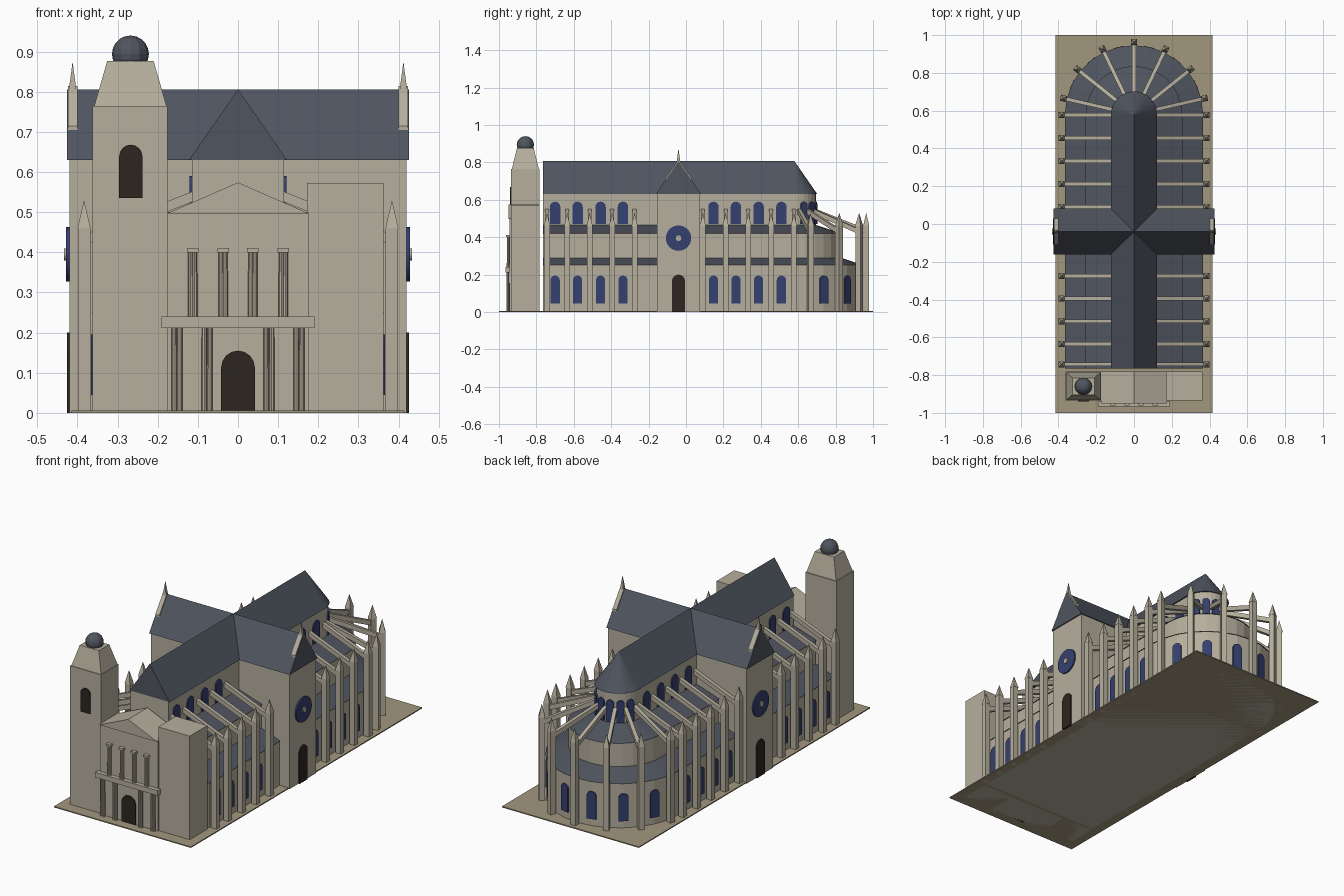
import bpy, bmesh
from math import sin, cos, pi
from mathutils import Vector, Matrix

if "Cube" in bpy.data.objects:
    bpy.data.objects.remove(bpy.data.objects["Cube"])


def material(name, rgb):
    m = bpy.data.materials.new(name)
    m.diffuse_color = (*rgb, 1)
    m.use_nodes = True
    m.node_tree.nodes["Principled BSDF"].inputs["Base Color"].default_value = m.diffuse_color
    return m


STONE = material("stone", (0.47, 0.43, 0.34))
SLATE = material("slate", (0.08, 0.09, 0.115))
GLASS = material("glass", (0.035, 0.05, 0.16))
DARK = material("dark_wood", (0.025, 0.019, 0.014))
PAVING = material("paving", (0.36, 0.31, 0.21))

FRONT, APSE = -0.765, 0.58        # west wall and centre of the round end
TY = -0.04                        # transept axis


def finish(name, bm, mat):
    bmesh.ops.remove_doubles(bm, verts=bm.verts, dist=1e-5)
    bmesh.ops.recalc_face_normals(bm, faces=bm.faces)
    me = bpy.data.meshes.new(name)
    bm.to_mesh(me)
    bm.free()
    me.materials.append(mat)
    ob = bpy.data.objects.new(name, me)
    bpy.context.collection.objects.link(ob)
    return ob


def loft(name, low, high, mat, cap=True):
    """Solid between two matching outlines."""
    bm = bmesh.new()
    a = [bm.verts.new(p) for p in low]
    b = [bm.verts.new(p) for p in high]
    n = len(a)
    for i in range(n):
        j = (i + 1) % n
        bm.faces.new((a[i], a[j], b[j], b[i]))
    bm.faces.new(a[::-1])
    if cap:
        bm.faces.new(b)
    return finish(name, bm, mat)


def extrude(name, pts, vec, mat):
    return loft(name, pts, [Vector(p) + Vector(vec) for p in pts], mat)


def box(name, x0, x1, y0, y1, z0, z1, mat=STONE):
    return extrude(name, [(x0, y0, z0), (x1, y0, z0), (x1, y1, z0), (x0, y1, z0)], (0, 0, z1 - z0), mat)


def cone(name, x, y, z0, z1, r0, r1, sides, mat, turn=0.0):
    bm = bmesh.new()
    bmesh.ops.create_cone(bm, cap_ends=True, segments=sides, radius1=r0, radius2=r1, depth=z1 - z0,
                          matrix=Matrix.Translation((x, y, (z0 + z1) / 2)) @ Matrix.Rotation(turn, 4, 'Z'))
    return finish(name, bm, mat)


def beam(name, p0, p1, w, h, mat=STONE):
    """Sloping bar with vertical ends."""
    p0, p1 = Vector(p0), Vector(p1)
    d = p1 - p0
    s = Vector((-d.y, d.x, 0)).normalized() * w / 2
    u = Vector((0, 0, h / 2))
    return extrude(name, [p0 - s - u, p0 + s - u, p0 + s + u, p0 - s + u], d, mat)


def arch(name, x, y, ang, w, z0, z1, mat, d=0.006):
    """Round-headed panel whose face points along angle ang."""
    out, side = Vector((cos(ang), sin(ang), 0)), Vector((-sin(ang), cos(ang), 0))
    flat = [(-w, z0), (w, z0)] + [(w * cos(pi * k / 8), z1 - w + w * sin(pi * k / 8)) for k in range(9)]
    pts = [Vector((x, y, 0)) - out * d + side * s + Vector((0, 0, z)) for s, z in flat]
    return extrude(name, pts, out * 2 * d, mat)


def stadium(r, z, seg=14):
    """Nave outline: straight sides and a round east end."""
    arc = [(r * cos(pi * k / seg), APSE + r * sin(pi * k / seg), z) for k in range(seg + 1)]
    return [(r, FRONT, z)] + arc + [(-r, FRONT, z)]


# Base slab
box("base", -0.415, 0.415, -1, 1, 0, 0.006, PAVING)

# Stepped aisles, clerestory and their roofs
for name, r0, z0, r1, z1, mat in (
        ("aisle_wall", 0.36, 0, 0.36, 0.25, STONE),
        ("aisle_roof", 0.366, 0.25, 0.25, 0.29, SLATE),
        ("gallery_wall", 0.25, 0.28, 0.25, 0.42, STONE),
        ("gallery_roof", 0.256, 0.42, 0.115, 0.465, SLATE),
        ("clerestory_wall", 0.115, 0.42, 0.115, 0.63, STONE)):
    loft(name, stadium(r0, z0), stadium(r1, z1), mat)
loft("nave_roof", stadium(0.122, 0.63), stadium(0, 0.806), SLATE, cap=False)

# Transept
box("transept_wall", -0.42, 0.42, TY - 0.115, TY + 0.115, 0, 0.63)
extrude("transept_roof", [(-0.426, TY - 0.121, 0.63), (-0.426, TY + 0.121, 0.63), (-0.426, TY, 0.806)],
        (0.852, 0, 0), SLATE)
for s in (-1, 1):
    cone("gable_spire", s * 0.412, TY, 0.80, 0.875, 0.014, 0, 4, STONE, pi / 4)
    for t in (-1, 1):
        beam("gable_coping", (s * 0.412, TY, 0.803), (s * 0.412, TY + t * 0.07, 0.704), 0.024, 0.022)
    arch("transept_door", s * 0.42, TY, 0 if s > 0 else pi, 0.035, 0, 0.2, DARK)
    for nm, r, depth, mat in (("rose_window", 0.068, 0.02, GLASS), ("rose_boss", 0.015, 0.032, STONE)):
        bm = bmesh.new()
        bmesh.ops.create_cone(bm, cap_ends=True, segments=24, radius1=r, radius2=r, depth=depth,
                              matrix=Matrix.Translation((s * 0.418, TY, 0.395)) @ Matrix.Rotation(pi / 2, 4, 'Y'))
        finish(nm, bm, mat)


# Pier, pinnacle and flying buttress, at a station on the outline
def buttress(cy, ang):
    c, s = cos(ang), sin(ang)

    def at(r, z):
        return (r * c, cy + r * s, z)
    beam("pier", at(0.368, 0.23), at(0.399, 0.23), 0.03, 0.46)
    x, y, _ = at(0.3835, 0)
    cone("pinnacle", x, y, 0.46, 0.53, 0.023, 0, 4, STONE, ang + pi / 4)
    beam("flying_buttress", at(0.11, 0.54), at(0.38, 0.432), 0.02, 0.026)


def windows(cy, ang):
    c, s = cos(ang), sin(ang)
    arch("aisle_window", 0.36 * c, cy + 0.36 * s, ang, 0.025, 0.045, 0.195, GLASS)
    arch("clerestory_window", 0.115 * c, cy + 0.115 * s, ang, 0.028 if s < 0.01 else 0.02, 0.47, 0.59, GLASS)


for ang in (0, pi):
    for y in (-0.743, -0.635, -0.515, -0.395, -0.275, 0.09, 0.212, 0.333, 0.455, 0.577):
        buttress(y, ang)
    for y in (-0.70, -0.58, -0.457, -0.337, 0.147, 0.267, 0.388, 0.51):
        windows(y, ang)
for k in range(7):
    buttress(APSE, pi * (k + 0.5) / 7)
for k in range(1, 7):
    windows(APSE, pi * k / 7)

# West front: tall tower, short tower, centre with pediment
box("tall_tower", -0.363, -0.175, -0.935, -0.782, 0, 0.765)
box("short_tower", 0.172, 0.362, -0.935, -0.782, 0, 0.573)
box("centre_front", -0.176, 0.176, -0.943, -0.782, 0, 0.5)
extrude("pediment", [(-0.176, -0.95, 0.497), (0.176, -0.95, 0.497), (0.0, -0.95, 0.574)], (0, 0.168, 0), STONE)


def ring(cx, cy, hx, hy, z):
    return [(cx - hx, cy - hy, z), (cx + hx, cy - hy, z), (cx + hx, cy + hy, z), (cx - hx, cy + hy, z)]


loft("tower_taper", ring(-0.268, -0.859, 0.09, 0.072, 0.765), ring(-0.268, -0.859, 0.058, 0.045, 0.876), STONE)
bm = bmesh.new()
bmesh.ops.create_uvsphere(bm, u_segments=12, v_segments=10, radius=0.046,
                          matrix=Matrix.Translation((-0.268, -0.859, 0.894)))
finish("tower_dome", bm, SLATE)
arch("tower_opening", -0.267, -0.935, -pi / 2, 0.029, 0.535, 0.668, DARK)
arch("main_door", 0, -0.943, -pi / 2, 0.042, 0, 0.155, DARK)

# Two-storey portico
box("entablature", -0.19, 0.19, -0.966, -0.94, 0.212, 0.24)
for s in (-1, 1):
    for x in (0.152, 0.077):
        for dx in (-0.007, 0.007):
            cone("lower_column", s * x + dx, -0.953, 0, 0.214, 0.0075, 0.0065, 10, STONE)
    for x in (0.037, 0.113):
        for dx in (-0.005, 0.005):
            cone("upper_column", s * x + dx, -0.951, 0.24, 0.402, 0.0075, 0.0065, 10, STONE)
        box("capital", s * x - 0.014, s * x + 0.014, -0.962, -0.94, 0.4, 0.411)
